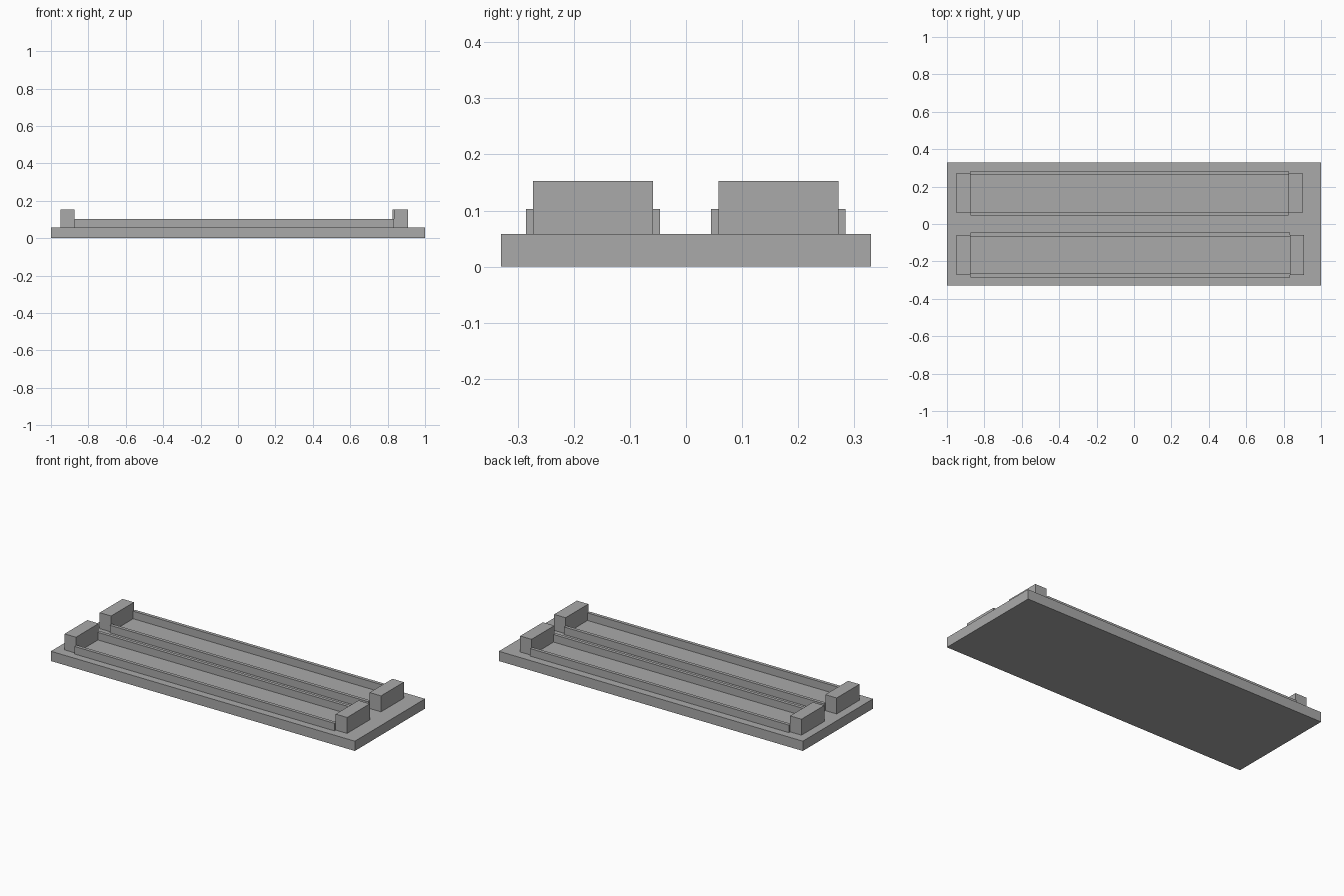
import bpy

cube = bpy.data.objects.get("Cube")
if cube:
    bpy.data.objects.remove(cube, do_unlink=True)

# One plain grey for every part
grey = bpy.data.materials.new("plain_grey")
grey.use_nodes = True
colour = (0.4, 0.4, 0.4, 1)
grey.diffuse_color = colour
grey.node_tree.nodes["Principled BSDF"].inputs["Base Color"].default_value = colour


def box(name, x, y, z):
    """Box spanning the given (low, high) ranges."""
    spans = (x, y, z)
    bpy.ops.mesh.primitive_cube_add(size=1, location=[(a + b) / 2 for a, b in spans])
    obj = bpy.context.object
    obj.name = name
    obj.scale = [b - a for a, b in spans]
    bpy.ops.object.transform_apply(location=False, rotation=False, scale=True)
    obj.data.materials.append(grey)
    return obj


BASE_TOP, RAIL_TOP, BLOCK_TOP = 0.058, 0.103, 0.153
LEFT_END, BLOCK_LENGTH = -0.875, 0.075
RAIL = 0.02       # rail thickness
OVERHANG = 0.0125  # rails stand a little outside the blocks

# Base plate
box("base_plate", (-1, 1), (-0.33, 0.33), (0, BASE_TOP))

# Two holders, each with a pair of rails between two end blocks
rows = {"front": (-0.2855, -0.0465, 0.834), "back": (0.045, 0.284, 0.826)}
for row, (y0, y1, right_end) in rows.items():
    length = (LEFT_END, right_end)
    height = (BASE_TOP, RAIL_TOP)
    box(row + "_holder_front_rail", length, (y0, y0 + RAIL), height)
    box(row + "_holder_back_rail", length, (y1 - RAIL, y1), height)

    depth = (y0 + OVERHANG, y1 - OVERHANG)
    height = (BASE_TOP, BLOCK_TOP)
    box(row + "_holder_right_block", (LEFT_END - BLOCK_LENGTH, LEFT_END), depth, height)
    box(row + "_holder_left_block", (right_end, right_end + BLOCK_LENGTH), depth, height)
